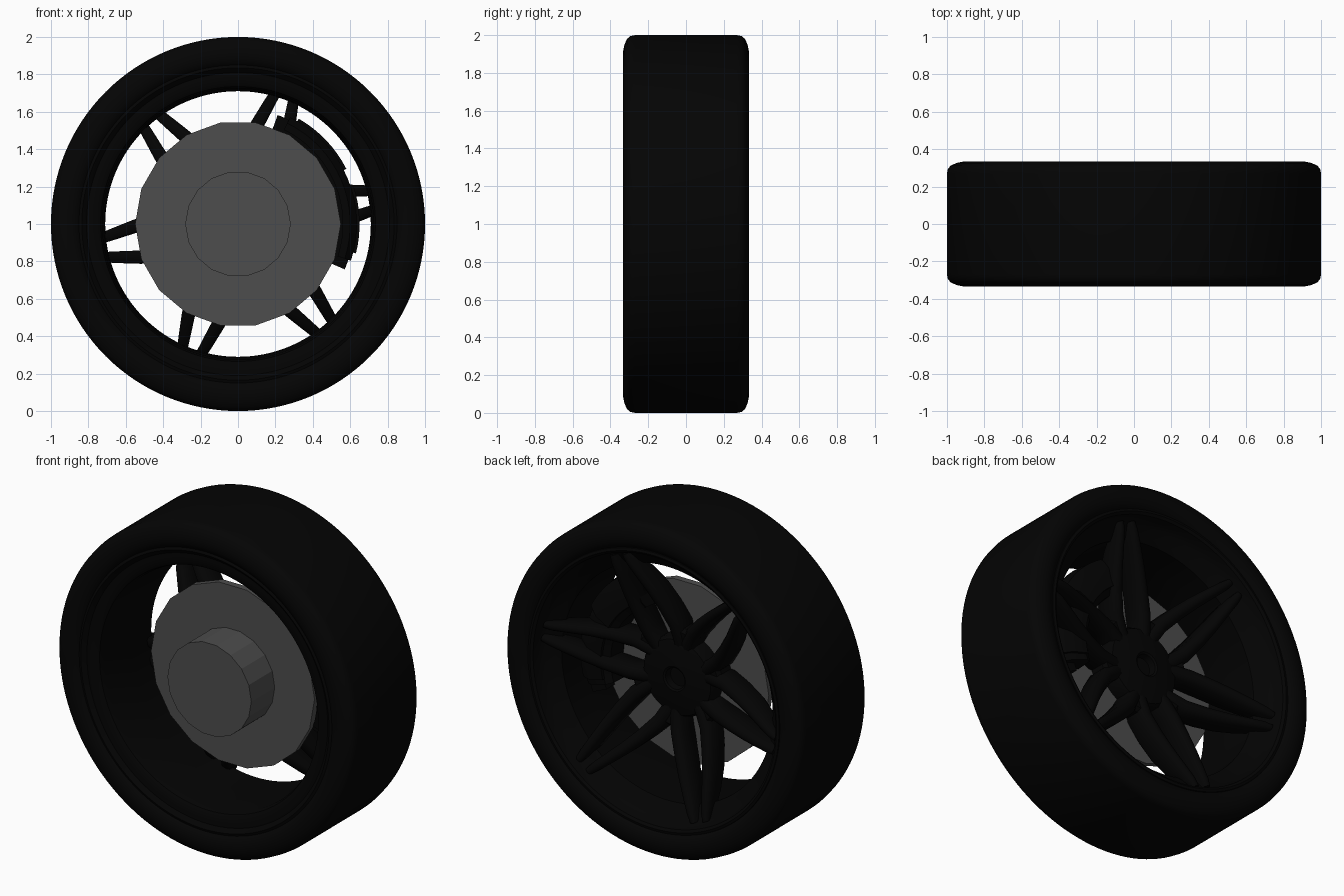
import bpy, bmesh, math
from mathutils import Vector

if "Cube" in bpy.data.objects:
    bpy.data.objects.remove(bpy.data.objects["Cube"])

CZ = 1.0  # wheel axle height; the axle runs along y


def material(name, v):
    m = bpy.data.materials.new(name)
    m.diffuse_color = (v, v, v, 1)
    m.use_nodes = True
    m.node_tree.nodes["Principled BSDF"].inputs["Base Color"].default_value = m.diffuse_color
    return m


TYRE = material("tyre black", 0.0012)
RIM = material("rim black", 0.0010)
GREY = material("brake grey", 0.074)


def finish(bm, name, mat, angle=35):
    bmesh.ops.recalc_face_normals(bm, faces=bm.faces[:])
    me = bpy.data.meshes.new(name)
    bm.to_mesh(me)
    bm.free()
    me.materials.append(mat)
    ob = bpy.data.objects.new(name, me)
    bpy.context.collection.objects.link(ob)
    if angle:
        bpy.ops.object.select_all(action='DESELECT')
        ob.select_set(True)
        bpy.context.view_layer.objects.active = ob
        bpy.ops.object.shade_smooth_by_angle(angle=math.radians(angle))
    return ob


def polar(r, a, y):
    return Vector((r * math.cos(a), y, CZ + r * math.sin(a)))


def skin(bm, rings, closed):
    """Join rings of vertices; cap the ends when the loft is open."""
    n = len(rings[0])
    for i in range(len(rings) if closed else len(rings) - 1):
        a, b = rings[i], rings[(i + 1) % len(rings)]
        for j in range(n):
            k = (j + 1) % n
            bm.faces.new((a[j], a[k], b[k], b[j]))
    if not closed:
        bm.faces.new(rings[0])
        bm.faces.new(rings[-1])


def lathe(name, profile, mat, seg=96, a0=0, a1=360, angle=35):
    """Spin a closed (radius, y) profile around the axle."""
    bm = bmesh.new()
    full = a1 - a0 == 360
    rings = []
    for i in range(seg if full else seg + 1):
        a = math.radians(a0 + (a1 - a0) * i / seg)
        rings.append([bm.verts.new(polar(r, a, y)) for r, y in profile])
    skin(bm, rings, full)
    bmesh.ops.remove_doubles(bm, verts=bm.verts[:], dist=1e-5)
    return finish(bm, name, mat, angle)


# Tyre: rounded shoulders, mirrored profile
half = [(0.835, 0.285), (0.85, 0.312), (0.88, 0.328), (0.915, 0.333),
        (0.95, 0.326), (0.98, 0.312), (0.995, 0.295), (1.0, 0.27)]
lathe("tyre", half + [(r, -y) for r, y in reversed(half)], TYRE, 128)

# Rim barrel: nearly straight, with a stepped front flange and a flared outer lip
inner = [(0.855, -0.29), (0.85, -0.312), (0.835, -0.318), (0.82, -0.305),
         (0.81, -0.295), (0.79, -0.295), (0.755, -0.292), (0.735, -0.28), (0.725, -0.25),
         (0.715, 0.0), (0.71, 0.18), (0.735, 0.205), (0.785, 0.235), (0.805, 0.27),
         (0.815, 0.305), (0.83, 0.316), (0.845, 0.312), (0.852, 0.29)]
lathe("rim_barrel", inner + [(0.84, 0.25), (0.80, 0.2), (0.76, 0.16), (0.76, -0.24),
                             (0.84, -0.27)], RIM, 128)

# Spoke hub with a recessed centre
lathe("spoke_hub", [(0, 0.065), (0.058, 0.065), (0.064, 0.105), (0.075, 0.112), (0.11, 0.108),
                    (0.18, 0.098), (0.225, 0.085), (0.24, 0.06), (0.24, -0.03), (0, -0.03)],
      RIM, 48)

# Six spokes, each with two legs that lean together towards the rim
# path: radius, sideways offset, outer face y, half width, depth
PATH = [(0.10, 0.050, 0.075, 0.042, 0.10), (0.20, 0.088, 0.100, 0.046, 0.13),
        (0.30, 0.104, 0.125, 0.044, 0.15), (0.43, 0.097, 0.165, 0.040, 0.16),
        (0.55, 0.083, 0.205, 0.036, 0.16), (0.66, 0.064, 0.242, 0.032, 0.14),
        (0.74, 0.050, 0.266, 0.028, 0.10), (0.79, 0.043, 0.272, 0.020, 0.06)]
SECTION = [(-1, 0.9), (-1, 0.22), (-0.6, 0.05), (0, 0),
           (0.6, 0.05), (1, 0.22), (1, 0.9), (0.6, 1), (-0.6, 1)]

for i in range(6):
    ang = math.radians(10 + 60 * i)
    out = Vector((math.cos(ang), 0, math.sin(ang)))
    side = Vector((-math.sin(ang), 0, math.cos(ang)))
    bm = bmesh.new()
    for s in (-1, 1):
        rings = []
        for r, off, y, hw, d in PATH:
            rings.append([bm.verts.new(out * r + side * s * (off + u * hw)
                                       + Vector((0, y - v * d, CZ))) for u, v in SECTION])
        skin(bm, rings, False)
    finish(bm, "spoke_pair_%d" % (i + 1), RIM, 50)

# Webs filling the root between neighbouring spokes
for i in range(6):
    a = 40 + 60 * i
    lathe("spoke_web_%d" % (i + 1), [(0.2, -0.02), (0.2, 0.085), (0.29, 0.10),
                                     (0.31, 0.08), (0.31, -0.01)], RIM, 6, a - 11, a + 11)

# Brake disc and axle drum: low-poly, 18 flat sides
lathe("brake_disc", [(0, -0.05), (0.55, -0.05), (0.55, -0.01), (0, -0.01)], GREY, 18, angle=0)
lathe("axle_drum", [(0, -0.275), (0.282, -0.275), (0.282, -0.04), (0, -0.04)],
      GREY, 18, angle=0)

# Brake caliper: curved body hugging the disc edge on the spoke side
lathe("caliper_body", [(0.42, 0.0), (0.43, 0.11), (0.47, 0.135), (0.57, 0.125),
                       (0.625, 0.09), (0.635, 0.0), (0.60, -0.04), (0.56, -0.04), (0.56, 0.0)],
      RIM, 16, -18, 64)
# Raised caliper pads
for k, (a, b) in enumerate([(-14, 18), (27, 60)]):
    lathe("caliper_pad_%d" % (k + 1), [(0.46, 0.08), (0.47, 0.15), (0.57, 0.145),
                                       (0.64, 0.10), (0.65, 0.0), (0.58, 0.0)], RIM, 8, a, b)
# Caliper end lugs
for k, (a, b) in enumerate([(-23, -17), (63, 70)]):
    lathe("caliper_lug_%d" % (k + 1), [(0.52, 0.0), (0.52, 0.08), (0.62, 0.08), (0.62, 0.0)],
          RIM, 3, a, b)
